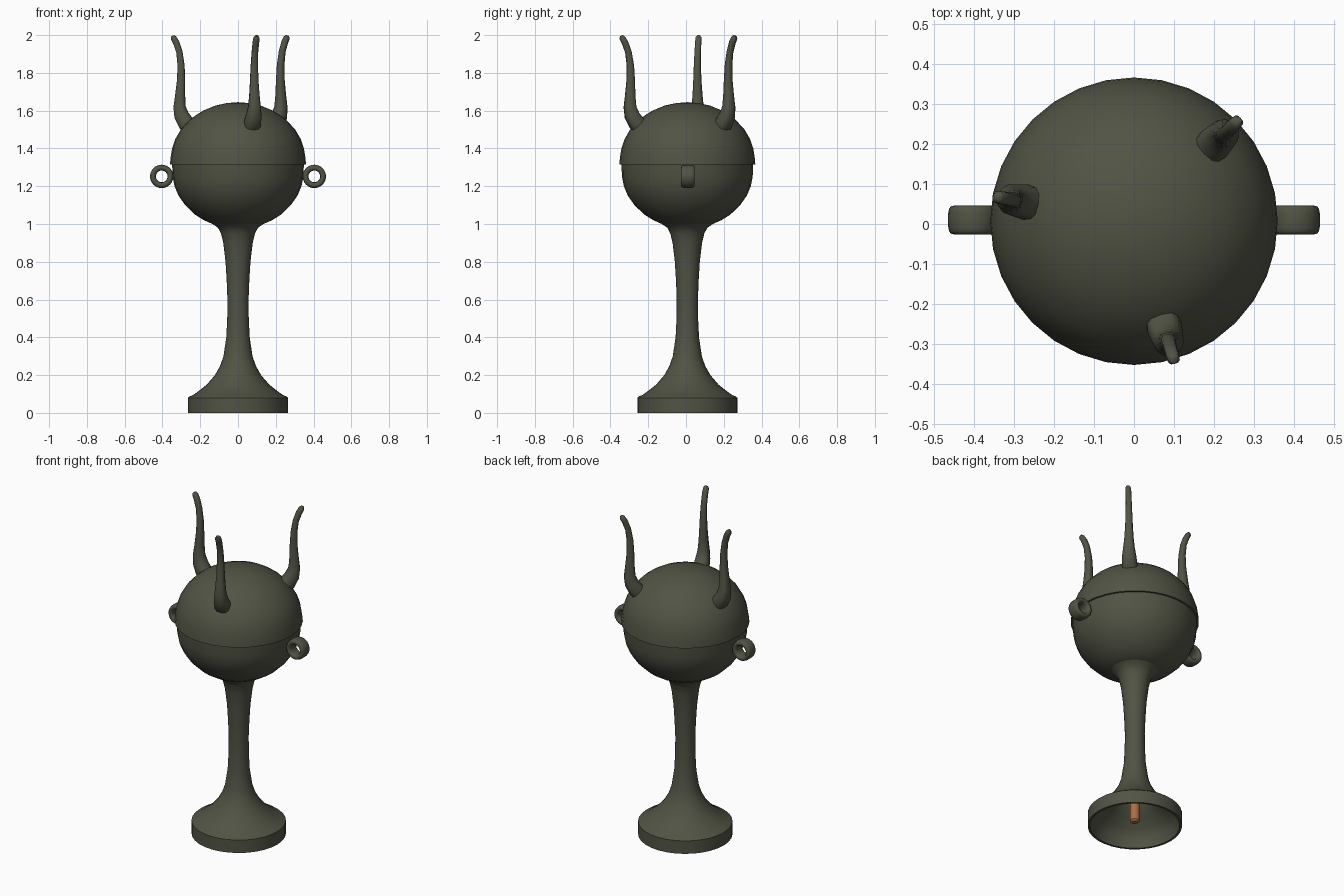
import bpy, bmesh, math
from mathutils import Vector

if "Cube" in bpy.data.objects:
    bpy.data.objects.remove(bpy.data.objects["Cube"])

CY = 0.007  # small offset of the turned body in y


def material(name, rgb):
    m = bpy.data.materials.new(name)
    m.diffuse_color = (*rgb, 1)
    m.use_nodes = True
    m.node_tree.nodes["Principled BSDF"].inputs["Base Color"].default_value = m.diffuse_color
    return m


BRONZE = material("dark olive bronze", (0.082, 0.087, 0.058))
COPPER = material("copper brown", (0.40, 0.16, 0.06))


def finish(name, bm, mat, angle=35):
    bmesh.ops.remove_doubles(bm, verts=bm.verts, dist=1e-5)
    bmesh.ops.recalc_face_normals(bm, faces=bm.faces)
    me = bpy.data.meshes.new(name)
    bm.to_mesh(me)
    bm.free()
    me.materials.append(mat)
    ob = bpy.data.objects.new(name, me)
    bpy.context.collection.objects.link(ob)
    bpy.ops.object.select_all(action='DESELECT')
    ob.select_set(True)
    bpy.context.view_layer.objects.active = ob
    bpy.ops.object.shade_smooth_by_angle(angle=math.radians(angle))
    return ob


def lathe(name, profile, mat, sides=32):
    bm = bmesh.new()
    vs = [bm.verts.new((r, CY, z)) for r, z in profile]
    es = [bm.edges.new(p) for p in zip(vs, vs[1:])]
    bmesh.ops.spin(bm, geom=vs + es, cent=(0, CY, 0), axis=(0, 0, 1),
                   angle=2 * math.pi, steps=sides)
    return finish(name, bm, mat)


def rounded(t, power):
    """Point on a rounded-square outline of half-width 1."""
    c, s = math.cos(t), math.sin(t)
    return (math.copysign(abs(c) ** power, c), math.copysign(abs(s) ** power, s))


def skin(bm, rings, closed=False):
    n = len(rings[0])
    pairs = list(zip(rings, rings[1:])) + ([(rings[-1], rings[0])] if closed else [])
    for a, b in pairs:
        for i in range(n):
            j = (i + 1) % n
            bm.faces.new((a[i], a[j], b[j], b[i]))
    if not closed:
        bm.faces.new(rings[0])
        bm.faces.new(rings[-1])


# Stem with flared, hollow foot
lathe("stem_and_foot", [
    (0, 0.34), (0.035, 0.32), (0.06, 0.25), (0.10, 0.19), (0.15, 0.145),
    (0.21, 0.10), (0.24, 0.06), (0.252, 0), (0.265, 0), (0.265, 0.08),
    (0.255, 0.088), (0.238, 0.094), (0.20, 0.122), (0.165, 0.15),
    (0.122, 0.20), (0.094, 0.25), (0.077, 0.30), (0.062, 0.40),
    (0.057, 0.50), (0.056, 0.60), (0.060, 0.70), (0.066, 0.80),
    (0.078, 0.90), (0.090, 0.95), (0.106, 0.98), (0.135, 1.0), (0, 1.02)], BRONZE)

# Bowl
lathe("bowl", [
    (0, 0.99), (0.13, 0.998), (0.18, 1.02), (0.228, 1.05), (0.28, 1.10),
    (0.315, 1.15), (0.336, 1.20), (0.346, 1.25), (0.349, 1.32), (0, 1.32)], BRONZE)

# Domed lid, slightly wider than the bowl
lathe("lid", [
    (0, 1.316), (0.36, 1.316), (0.357, 1.35), (0.349, 1.40), (0.332, 1.45),
    (0.303, 1.50), (0.257, 1.55), (0.222, 1.577), (0.18, 1.602),
    (0.12, 1.627), (0.06, 1.64), (0, 1.645)], BRONZE)

# Core rod seen inside the foot
lathe("core_rod", [(0, 0.02), (0.018, 0.022), (0.027, 0.032), (0.027, 0.45),
                   (0, 0.45)], COPPER, 16)

# Three curved horns on the lid: (radius, height, half-width)
HORN = [(0.245, 1.50, 0.042), (0.280, 1.535, 0.044), (0.304, 1.575, 0.040),
        (0.314, 1.62, 0.033), (0.311, 1.68, 0.027), (0.306, 1.76, 0.022),
        (0.306, 1.84, 0.019), (0.315, 1.91, 0.017), (0.332, 1.96, 0.017),
        (0.346, 1.985, 0.016), (0.351, 1.996, 0.009)]


def horn(name, degrees, lean):
    a = math.radians(degrees)
    out = Vector((math.cos(a), math.sin(a), 0))
    side = Vector((-math.sin(a), math.cos(a), 0))
    bm = bmesh.new()
    rings = []
    for k, (r, z, w) in enumerate(HORN):
        p, q = HORN[max(k - 1, 0)], HORN[min(k + 1, len(HORN) - 1)]
        t = Vector((q[0] - p[0], q[1] - p[1])).normalized()
        r += lean * max(0, z - 1.55) / 0.45
        ring = []
        for i in range(12):
            u, v = rounded(2 * math.pi * i / 12, 0.75)
            ring.append(bm.verts.new(
                out * (r + u * w * t.y) + side * (v * w)
                + Vector((0, CY, z - u * w * t.x))))
        rings.append(ring)
    skin(bm, rings)
    finish(name, bm, BRONZE, 60)


horn("horn_left", 170, 0.0)
horn("horn_back_right", 44, 0.012)
horn("horn_front", -74, 0.012)

# Ring handles on both sides of the bowl
for name, sx in (("ring_handle_left", -1), ("ring_handle_right", 1)):
    bm = bmesh.new()
    rings = []
    for k in range(24):
        b = 2 * math.pi * k / 24
        ring = []
        for i in range(16):
            u, v = rounded(2 * math.pi * i / 16, 0.65)
            d = 0.0465 + 0.0155 * u
            ring.append(bm.verts.new((sx * 0.404 + d * math.cos(b),
                                      0.01 + 0.036 * v,
                                      1.252 + d * math.sin(b))))
        rings.append(ring)
    skin(bm, rings, closed=True)
    finish(name, bm, BRONZE, 60)
